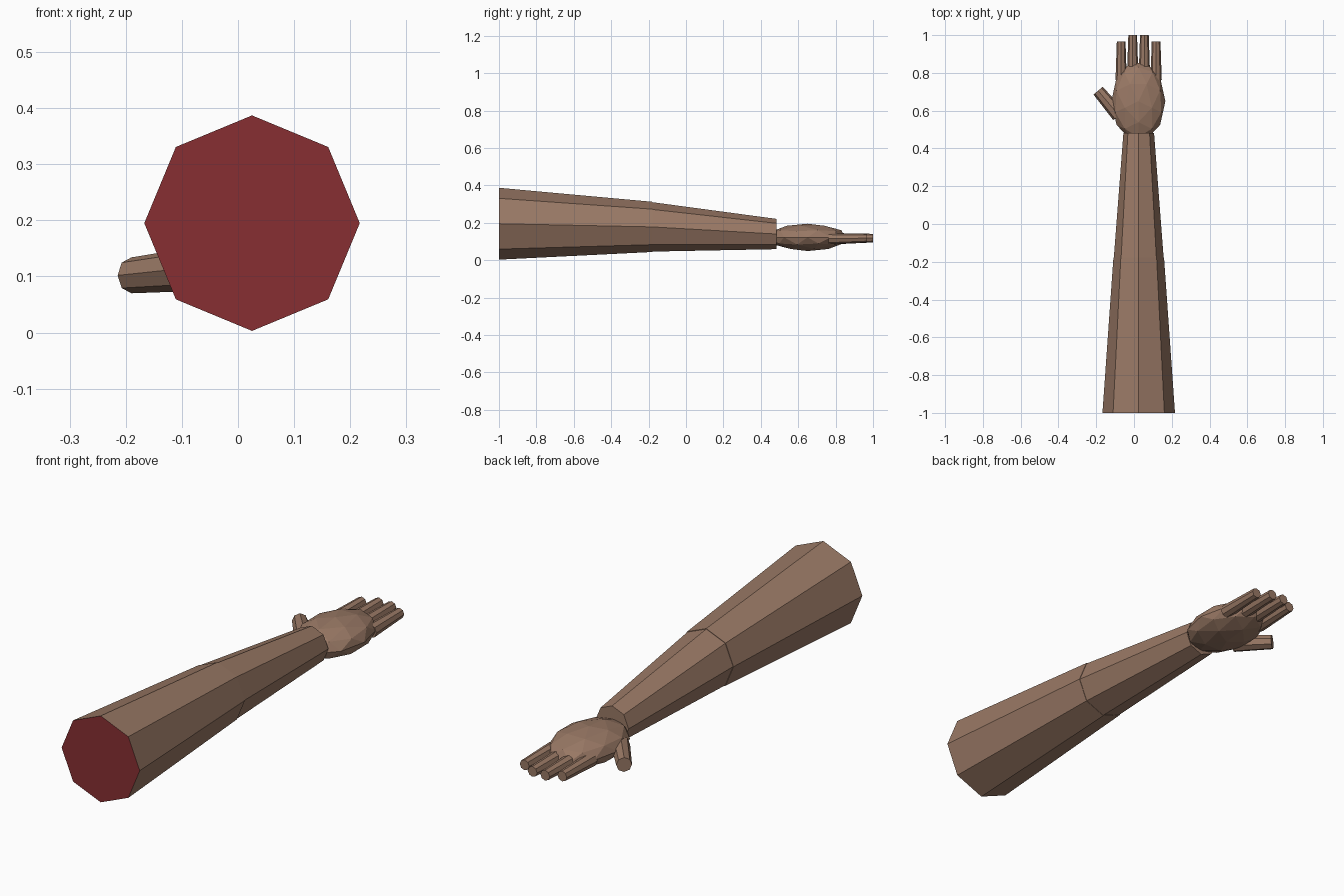
import bpy, bmesh
from math import cos, sin, pi
from mathutils import Vector, Matrix

cube = bpy.data.objects.get("Cube")
if cube:
    bpy.data.objects.remove(cube)


def material(name, colour):
    m = bpy.data.materials.new(name)
    m.use_nodes = True
    m.diffuse_color = (*colour, 1)
    m.node_tree.nodes["Principled BSDF"].inputs["Base Color"].default_value = (*colour, 1)
    return m


skin = material("brown skin", (0.32, 0.19, 0.13))
flesh = material("dark red flesh", (0.242, 0.028, 0.032))


def finish(name, bm, *mats):
    bmesh.ops.recalc_face_normals(bm, faces=bm.faces)
    mesh = bpy.data.meshes.new(name)
    bm.to_mesh(mesh)
    bm.free()
    for m in mats:
        mesh.materials.append(m)
    ob = bpy.data.objects.new(name, mesh)
    bpy.context.collection.objects.link(ob)
    return ob


def tapered_limb(name, start, end, r0, r1, start_mat=skin):
    """Closed eight-sided taper between two points."""
    a, b = Vector(start), Vector(end)
    axis = b - a
    side = axis.cross(Vector((0, 0, 1))).normalized()
    # keep the end caps vertical
    up = Vector((0, 0, 1))
    bm = bmesh.new()
    rings = [[bm.verts.new(c + r * (cos(i * pi / 4) * side + sin(i * pi / 4) * up))
              for i in range(8)] for c, r in ((a, r0), (b, r1))]
    for i in range(8):
        j = (i + 1) % 8
        bm.faces.new((rings[0][i], rings[0][j], rings[1][j], rings[1][i]))
    cap = bm.faces.new(rings[0])
    bm.faces.new(rings[1])
    cap.material_index = 1
    return finish(name, bm, skin, start_mat)


# Arm segments, the severed end in red
tapered_limb("upper_arm", (0.025, -1, 0.195), (0.025, -0.178, 0.178), 0.192, 0.134, flesh)
tapered_limb("forearm", (0.025, -0.18, 0.178), (0.025, 0.483, 0.14), 0.132, 0.081)

# Faceted palm, cut flat at the wrist
bm = bmesh.new()
bmesh.ops.create_icosphere(bm, subdivisions=2, radius=1)
bm.transform(Matrix.Translation((0.023, 0.65, 0.122))
             @ Matrix.Diagonal((0.143, 0.212, 0.073, 1))
             @ Matrix.Rotation(-pi / 2, 4, 'Z'))
cut = bmesh.ops.bisect_plane(bm, geom=bm.verts[:] + bm.edges[:] + bm.faces[:],
                             plane_co=(0, 0.483, 0), plane_no=(0, -1, 0), clear_outer=True)
bmesh.ops.holes_fill(bm, edges=[e for e in bm.edges if e.is_boundary])
finish("palm", bm, skin)

# Fingers, from the thumb side outwards
fingers = (("index_finger", -0.068, 0.967), ("middle_finger", -0.007, 1.0),
           ("ring_finger", 0.055, 1.0), ("little_finger", 0.117, 0.967))
for name, x, tip in fingers:
    tapered_limb(name, (x, tip - 0.205, 0.115), (x, tip, 0.118), 0.03, 0.023)

tapered_limb("thumb", (-0.08, 0.575, 0.113), (-0.19, 0.706, 0.102), 0.039, 0.032)
